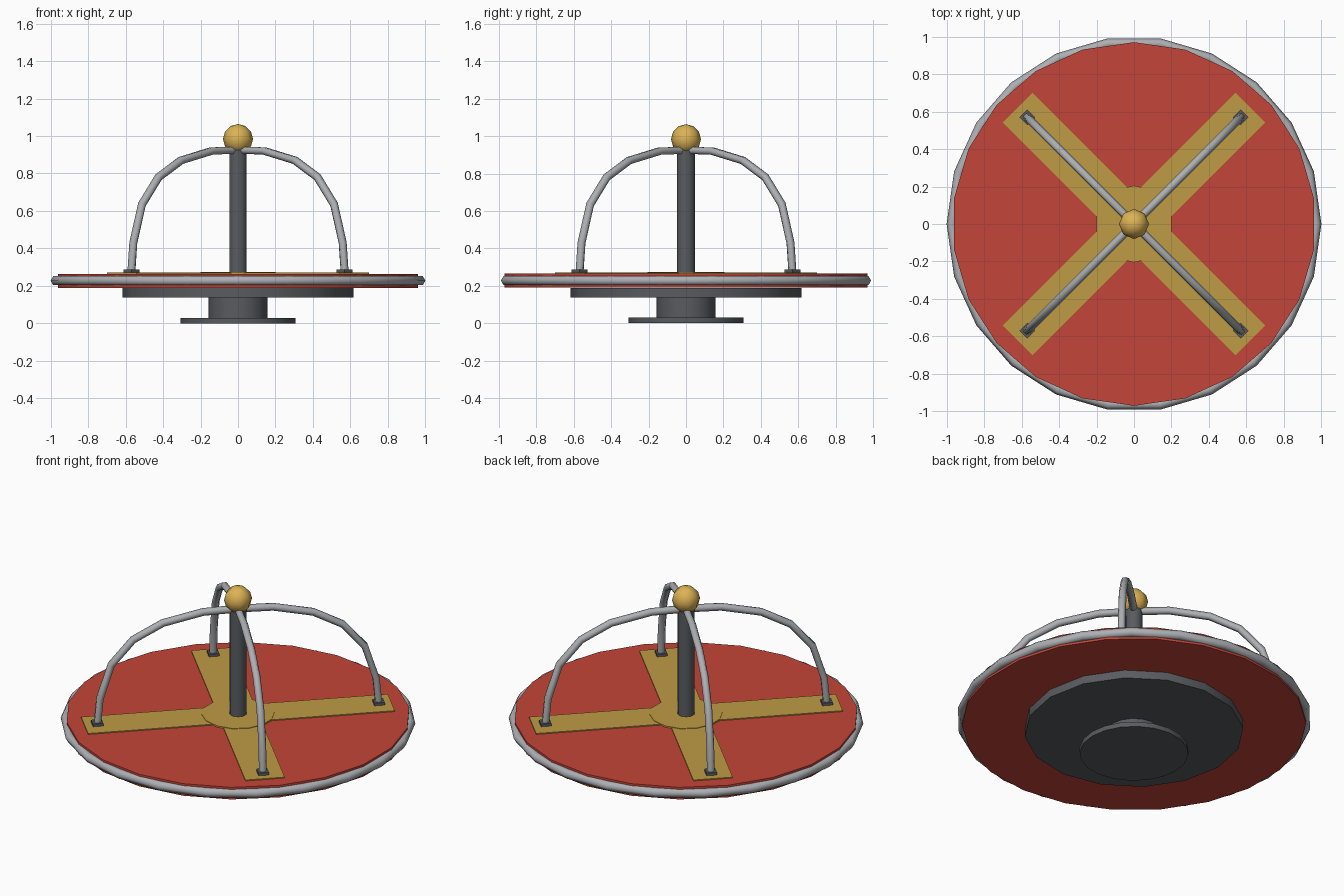
import bpy
from math import pi, radians, cos, sin

if "Cube" in bpy.data.objects:
    bpy.data.objects.remove(bpy.data.objects["Cube"])


def material(name, rgb):
    m = bpy.data.materials.new(name)
    m.diffuse_color = (*rgb, 1)
    m.use_nodes = True
    m.node_tree.nodes["Principled BSDF"].inputs["Base Color"].default_value = m.diffuse_color
    return m


RED = material("red_paint", (0.55, 0.06, 0.04))
YELLOW = material("yellow_paint", (0.52, 0.33, 0.06))
GOLD = material("gold_paint", (0.72, 0.45, 0.09))
STEEL = material("steel", (0.42, 0.43, 0.45))
DARK = material("dark_metal", (0.10, 0.105, 0.115))


def finish(name, mat, angle=50):
    o = bpy.context.object
    o.name = name
    o.data.materials.clear()
    o.data.materials.append(mat)
    bpy.ops.object.shade_smooth_by_angle(angle=radians(angle))
    return o


def disc(name, r, z0, z1, sides, mat):
    bpy.ops.mesh.primitive_cylinder_add(vertices=sides, radius=r, depth=z1 - z0,
                                        location=(0, 0, (z0 + z1) / 2))
    return finish(name, mat)


def box(name, loc, size, turn, mat):
    bpy.ops.mesh.primitive_cube_add(size=1, location=loc, rotation=(0, 0, turn))
    bpy.context.object.scale = size
    bpy.ops.object.transform_apply(location=False, rotation=False, scale=True)
    return finish(name, mat, 30)


# Base, bearing and deck
disc("base_plate", 0.307, 0.0, 0.03, 20, DARK)
disc("hub", 0.157, 0.03, 0.145, 16, DARK)
disc("bearing_plate", 0.617, 0.138, 0.188, 16, DARK)
disc("deck", 0.97, 0.19, 0.265, 22, RED)

# Rim tube around the deck
bpy.ops.mesh.primitive_torus_add(major_segments=22, minor_segments=6,
                                 major_radius=0.972, minor_radius=0.028,
                                 location=(0, 0, 0.228))
finish("rim_tube", STEEL, 70)

# Centre cap, post and finial ball
disc("centre_cap", 0.205, 0.262, 0.274, 14, YELLOW)
disc("centre_post", 0.049, 0.268, 0.95, 10, DARK)
bpy.ops.mesh.primitive_uv_sphere_add(segments=8, ring_count=6, radius=0.08,
                                     location=(0, 0, 0.984))
finish("finial_ball", GOLD, 60)

# Painted strips and handrail feet on the diagonals
for i in range(4):
    a = pi / 4 + i * pi / 2
    c, s = cos(a), sin(a)
    box(f"strip_{i + 1}", (0.5 * c, 0.5 * s, 0.266), (0.755, 0.225, 0.01), a, YELLOW)
    box(f"rail_foot_{i + 1}", (0.805 * c, 0.805 * s, 0.276), (0.06, 0.06, 0.022), a, DARK)

# Two crossing arched handrails; profile is (radius, height)
half = [(0.805, 0.27), (0.79, 0.43), (0.725, 0.635), (0.60, 0.78),
        (0.43, 0.87), (0.20, 0.92)]
profile = half + [(0, 0.925)] + [(-r, z) for r, z in reversed(half)]
for i in range(2):
    a = pi / 4 + i * pi / 2
    cu = bpy.data.curves.new("handrail", 'CURVE')
    cu.dimensions = '3D'
    cu.bevel_depth = 0.022
    cu.bevel_resolution = 1
    cu.use_fill_caps = True
    sp = cu.splines.new('POLY')
    sp.points.add(len(profile) - 1)
    for p, (r, z) in zip(sp.points, profile):
        p.co = (r * cos(a), r * sin(a), z, 1)
    o = bpy.data.objects.new("handrail", cu)
    bpy.context.collection.objects.link(o)
    bpy.ops.object.select_all(action='DESELECT')
    o.select_set(True)
    bpy.context.view_layer.objects.active = o
    bpy.ops.object.convert(target='MESH')
    finish(f"handrail_{i + 1}", STEEL, 70)
